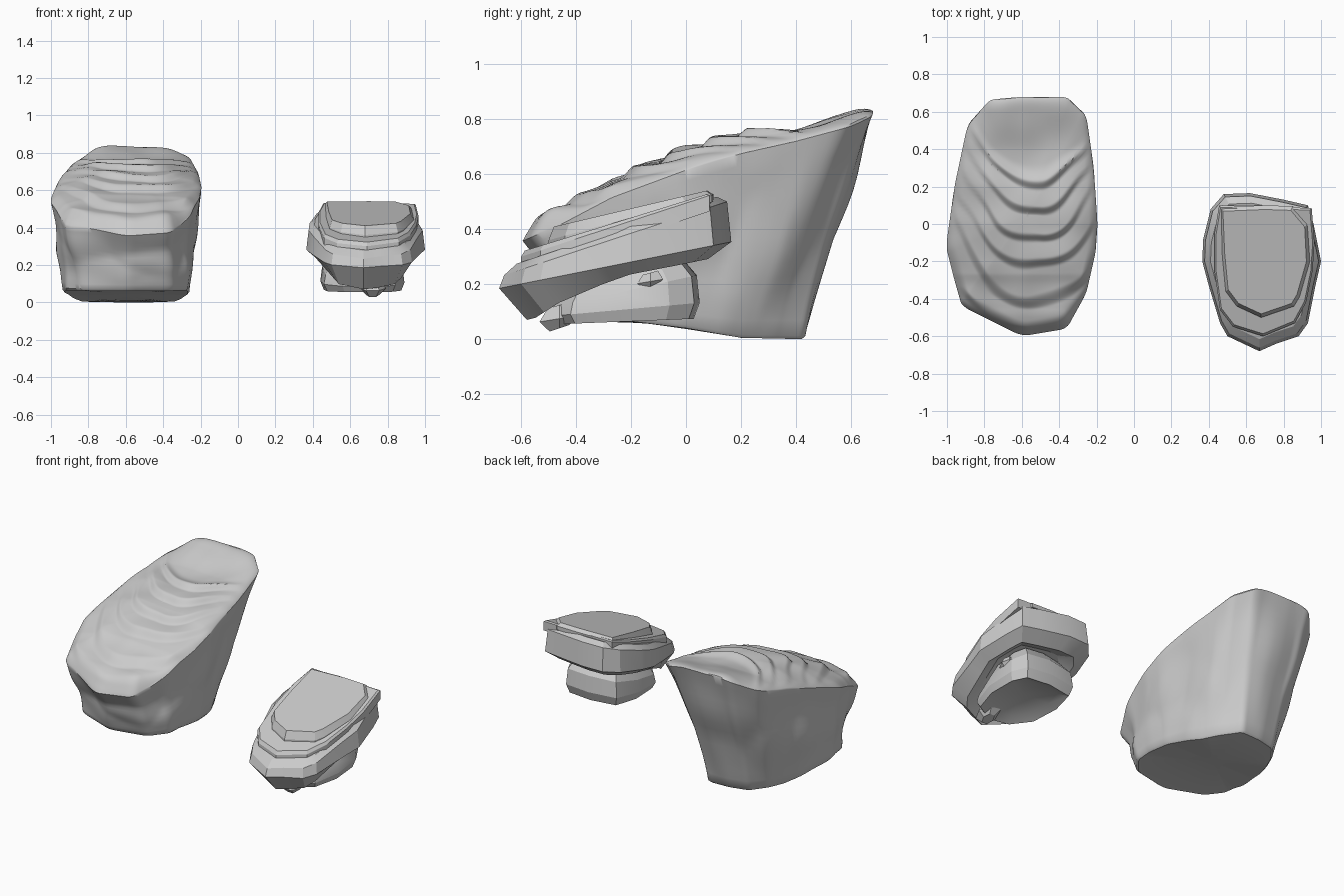
import bpy, bmesh, math
from mathutils import Vector, noise

if "Cube" in bpy.data.objects:
    bpy.data.objects.remove(bpy.data.objects["Cube"])


def loft(name, rings, cap_lift=(0, 0), angle=30):
    """Skin closed rings from bottom to top and close both ends with a fan."""
    bm = bmesh.new()
    vs = [[bm.verts.new(p) for p in r] for r in rings]
    n = len(rings[0])
    for a, b in zip(vs, vs[1:]):
        for i in range(n):
            j = (i + 1) % n
            bm.faces.new((a[i], a[j], b[j], b[i]))
    for ring, lift in ((vs[0], cap_lift[0]), (vs[-1], cap_lift[1])):
        c = sum((v.co for v in ring), Vector()) / n
        cv = bm.verts.new(c + Vector((0, 0, lift)))
        for i in range(n):
            bm.faces.new((ring[i], ring[(i + 1) % n], cv))
    bmesh.ops.recalc_face_normals(bm, faces=bm.faces)
    me = bpy.data.meshes.new(name)
    bm.to_mesh(me)
    bm.free()
    ob = bpy.data.objects.new(name, me)
    bpy.context.collection.objects.link(ob)
    bpy.ops.object.select_all(action='DESELECT')
    ob.select_set(True)
    bpy.context.view_layer.objects.active = ob
    bpy.ops.object.shade_smooth_by_angle(angle=math.radians(angle))
    return ob


def curve(pts, v):
    """Piecewise linear lookup."""
    if v <= pts[0][0]:
        return pts[0][1]
    for (a, za), (b, zb) in zip(pts, pts[1:]):
        if v <= b:
            return za + (zb - za) * (v - a) / (b - a)
    return pts[-1][1]


def smooth(a, b, v):
    t = min(1, max(0, (v - a) / (b - a)))
    return t * t * (3 - 2 * t)


def resample(pts, k=14, w=2):
    """Subdivide an outline and soften its corners a little."""
    n = len(pts)
    out = []
    for i in range(n):
        a, b = Vector(pts[i]), Vector(pts[(i + 1) % n])
        out += [a.lerp(b, j / k) for j in range(k)]
    m = len(out)
    return [sum((out[(i + d) % m] for d in range(-w, w + 1)), Vector((0, 0))) / (2 * w + 1)
            for i in range(m)]


# Large rock: leaning body with a rippled, terraced top
rim = resample([(-.77, .665), (-.6, .68), (-.36, .68), (-.255, .58), (-.215, .3), (-.195, 0),
                (-.205, -.15), (-.255, -.37), (-.36, -.56), (-.6, -.6), (-.92, -.44),
                (-.96, -.3), (-1.005, -.12), (-.96, .2), (-.89, .53)])
base = resample([(-.72, .40), (-.6, .43), (-.46, .435), (-.38, .31), (-.30, .14), (-.26, -.02),
                 (-.26, -.15), (-.27, -.3), (-.36, -.41), (-.6, -.46), (-.84, -.37),
                 (-.92, -.27), (-.94, -.12), (-.89, .1), (-.80, .3)])
RIM_Z = [(-.6, .355), (-.45, .42), (-.27, .515), (0, .615), (.2, .675), (.4, .72), (.68, .795)]
BASE_Z = [(-.5, .06), (-.2, .065), (.0, .04), (.2, .005), (.43, 0)]


def rim_z(x, y):
    z = curve(RIM_Z, y) - .03 * smooth(-.75, -1, x)
    return z + .035 * smooth(.4, .68, y) * smooth(.34, .1, abs(x + .58))


def top_height(x, y, r):
    z = rim_z(x, y)
    edge = .015 + .03 * smooth(-.3, -.5, y)
    z += edge * (1 - r ** 24) + .06 * (1 - r ** 2) * (1 - .4 * smooth(.1, .5, y))
    # U-shaped ripples opening toward the back, fading along their arms
    bend = .9 + 1.5 * smooth(-.4, .1, y)
    wob = .08 * noise.noise(Vector((x * 4, y * 3, 2)))
    level = y - bend * (x + .54) ** 2 + wob
    f = ((level - .19) / .15) % 1
    amp = .036 * (1 - smooth(.24, .33, level)) * smooth(0, .12, 1 - r)
    amp *= 1 - .75 * smooth(.13, .33, abs(x + .54)) * smooth(-.35, .05, y)
    z += amp * (smooth(0, .36, f) - f - .1)
    return z + .014 * noise.noise(Vector((x * 5, y * 5, 0)))


rings = []
for s in (.4, .8, .97):                       # underside
    rings.append([Vector((-.6 + (p.x + .6) * s, p.y * s,
                          curve(BASE_Z, p.y * s))) for p in base])
for k in range(15):                           # chiselled wall
    u = k / 14
    ring = []
    for b, t in zip(base, rim):
        p = b.lerp(t, u)
        z0, z1 = curve(BASE_Z, b.y) + .012, rim_z(t.x, t.y)
        q = Vector((p.x * 3.2, p.y * 3.2, u * 2))
        d = noise.voronoi(q)[0]
        n = .5 - d[0] + .5 * noise.noise(q)
        out = (p - Vector((-.6, 0))).normalized()
        hollow = .03 * smooth(.45, .62, t.y) * smooth(-.55, -.3, t.x)   # back right corner
        p = p + out * (.035 * n - hollow) * math.sin(math.pi * u)
        p.y += .03 * math.sin(math.pi * u ** 1.6) * smooth(-.3, -.5, b.y)
        ring.append(Vector((p.x, p.y, z0 + (z1 - z0) * u)))
    rings.append(ring)
c = Vector((-.57, .05))
N = 90
for k in range(1, N):                         # top surface
    r = 1 - (k / N) ** 1.2
    ring = []
    for t in rim:
        p = c + (t - c) * r
        ring.append(Vector((p.x, p.y, top_height(p.x, p.y, r))))
    rings.append(ring)
loft("large_rock", rings, angle=40)


# Small rock: stacked, tilted slabs on a foot
def ring_of(pts, scale, zf, c=(.68, -.22)):
    out = []
    for x, y in pts:
        px, py = c[0] + (x - c[0]) * scale, c[1] + (y - c[1]) * scale
        out.append(Vector((px, py, zf(py))))
    return out


slab = [(.48, .16), (.62, .165), (.8, .13), (.93, .1), (.96, 0), (1, -.2), (.97, -.33),
        (.93, -.53), (.88, -.6), (.76, -.64), (.67, -.68), (.5, -.6), (.46, -.53),
        (.4, -.33), (.365, -.2), (.37, -.08), (.41, .08)]
UNDER = [(-.56, .07), (-.45, .14), (-.23, .23), (0, .275), (.12, .3)]
loft("slab", [
    ring_of(slab, .55, lambda y: curve(UNDER, y) + .05),
    ring_of(slab, .78, lambda y: curve(UNDER, y)),
    ring_of(slab, 1, lambda y: .185 + .2 * (y + .68)),
    ring_of(slab, .96, lambda y: .24 + .33 * (y + .64)),
    ring_of(slab, .86, lambda y: .28 + .335 * (y + .6)),
], angle=20)

middle = [(.455, .1), (.95, .085), (.965, -.1), (.955, -.25), (.92, -.42), (.86, -.53),
          (.69, -.6), (.53, -.55), (.46, -.46), (.43, -.25), (.43, -.05)]
loft("middle_layer", [
    ring_of(middle, 1, lambda y: .235 + .335 * (y + .6)),
    ring_of(middle, 1, lambda y: .30 + .325 * (y + .6)),
    ring_of(middle, .965, lambda y: .318 + .31 * (y + .6)),
], angle=20)

top = [(.46, .09), (.7, .1), (.85, .095), (.93, 0), (.94, -.2), (.885, -.39), (.855, -.44),
       (.68, -.5), (.55, -.44), (.49, -.36), (.47, -.15)]
loft("top_layer", [
    ring_of(top, 1, lambda y: .32 + .3 * (y + .5)),
    ring_of(top, 1, lambda y: .36 + .275 * (y + .5)),
    ring_of(top, .93, lambda y: .405 + .235 * (y + .5)),
    ring_of(top, .5, lambda y: .405 + .235 * (y + .5)),
], angle=20)

foot = [(.48, .02), (.66, .05), (.83, .03), (.88, -.06), (.89, -.25), (.84, -.42), (.7, -.5),
        (.56, -.47), (.46, -.35), (.44, -.15)]
loft("foot", [
    ring_of(foot, .7, lambda y: .09 + .04 * (y + .2)),
    ring_of(foot, .92, lambda y: .065 + .04 * (y + .2)),
    ring_of(foot, 1, lambda y: .11 + .09 * (y + .2)),
    ring_of(foot, .96, lambda y: .18 + .22 * (y + .2)),
    ring_of(foot, .72, lambda y: .27 + .22 * (y + .2)),
], cap_lift=(.03, 0), angle=20)

# Loose chips under the slab
for x, y, z, s in [(.72, -.46, .075, .07), (.85, -.13, .21, .045)]:
    hexa = [(math.cos(a * math.pi / 3), math.sin(a * math.pi / 3)) for a in range(6)]
    loft("chip", [[Vector((x + s * k * p, y + s * k * 1.2 * q, z + h * s + .2 * s * q))
                   for p, q in hexa] for k, h in ((.5, -.5), (1, 0), (.6, .7))], angle=20)
